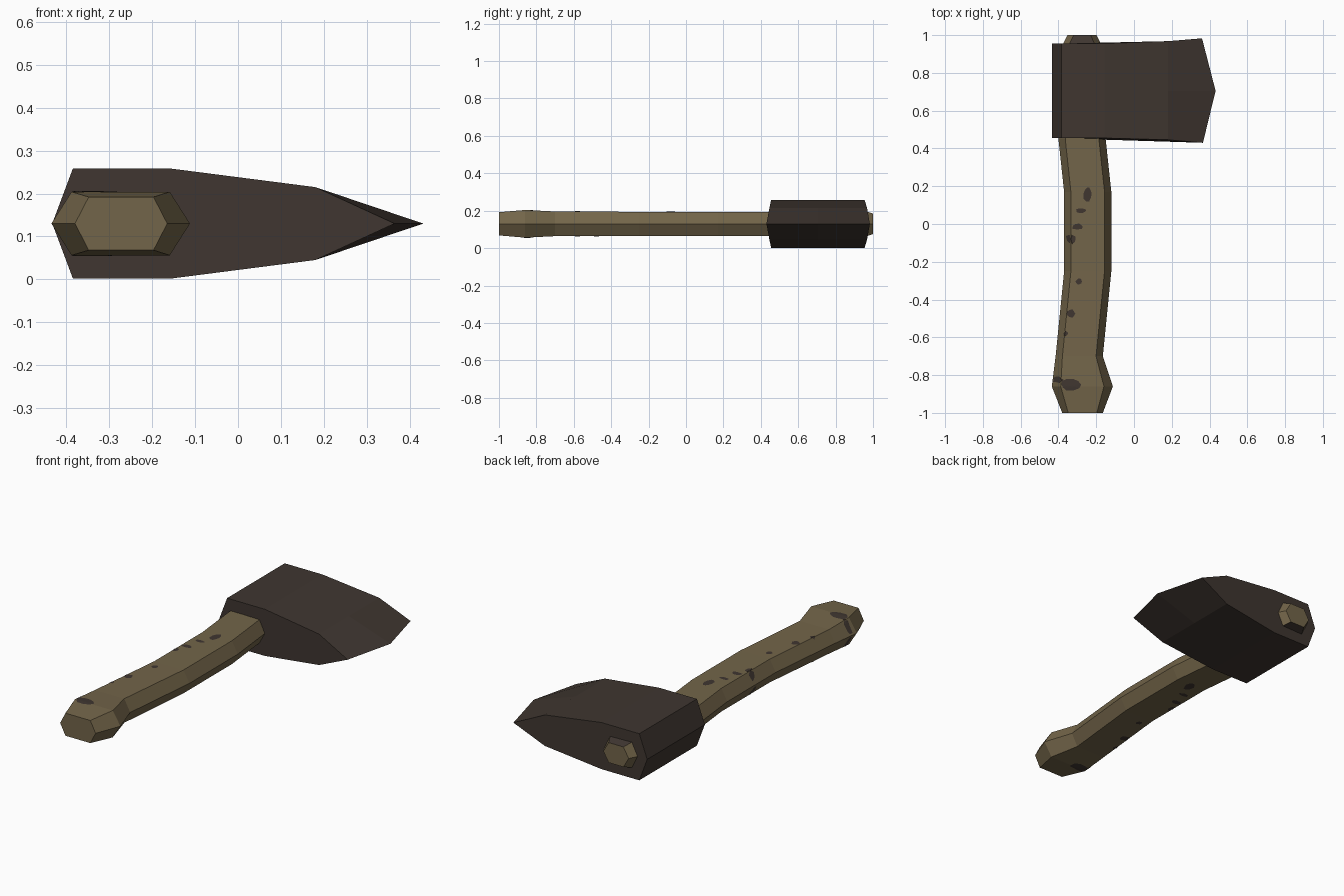
import bpy, math, random

if "Cube" in bpy.data.objects:
    bpy.data.objects.remove(bpy.data.objects["Cube"])

random.seed(4)
ZC = 0.13


def material(name, rgb):
    m = bpy.data.materials.new(name)
    m.diffuse_color = (*rgb, 1)
    m.use_nodes = True
    m.node_tree.nodes["Principled BSDF"].inputs["Base Color"].default_value = m.diffuse_color
    return m


wood = material("worn_wood", (0.171, 0.130, 0.067))
iron = material("dark_iron", (0.050, 0.037, 0.030))


def build(name, verts, faces, mats):
    me = bpy.data.meshes.new(name)
    me.from_pydata(verts, [], faces)
    for m in mats:
        me.materials.append(m)
    ob = bpy.data.objects.new(name, me)
    bpy.context.collection.objects.link(ob)
    return ob


def loft(name, rings, mats):
    """Skin equal-sized rings and cap both ends."""
    n = len(rings[0])
    verts = [v for r in rings for v in r]
    faces = [(i * n + j, i * n + (j + 1) % n, (i + 1) * n + (j + 1) % n, (i + 1) * n + j)
             for i in range(len(rings) - 1) for j in range(n)]
    faces.append(tuple(reversed(range(n))))
    faces.append(tuple(range(len(verts) - n, len(verts))))
    return build(name, verts, faces, mats)


# Handle: hexagonal sections (y, left x, right x, bevel width, half height)
sections = [
    (-1.00, -0.38, -0.165, 0.032, 0.062),
    (-0.86, -0.435, -0.112, 0.047, 0.074),
    (-0.70, -0.415, -0.165, 0.036, 0.066),
    (-0.25, -0.37, -0.12, 0.036, 0.064),
    (0.17, -0.37, -0.12, 0.036, 0.064),
    (0.45, -0.40, -0.15, 0.036, 0.064),
    (0.955, -0.375, -0.175, 0.034, 0.070),
    (1.00, -0.352, -0.198, 0.032, 0.055),
]


def hexagon(y, l, r, b, h):
    return [(l, y, ZC), (l + b, y, ZC - h), (r - b, y, ZC - h),
            (r, y, ZC), (r - b, y, ZC + h), (l + b, y, ZC + h)]


handle = loft("handle", [hexagon(*s) for s in sections], [wood, iron])
# Dark top and bottom chamfers on the end that pokes through the head
for p in handle.data.polygons:
    if p.center.y > 0.96 and abs(p.center.x + 0.275) < 0.02 and abs(p.normal.z) > 0.1 and p.center.y < 0.99:
        p.material_index = 1


# Axe head: wedge skinned along y, bulging at the middle of the cutting edge
def head_ring(y_body, y_cheek, y_edge, x_edge):
    half = [(-0.385, y_body, 0.128), (-0.155, y_body, 0.128), (0.18, y_cheek, 0.085)]
    top = [(x, y, ZC + h) for x, y, h in half]
    low = [(x, y, ZC - h) for x, y, h in reversed(half)]
    return [(-0.433, y_body, ZC)] + top + [(x_edge, y_edge, ZC)] + low


loft("axe_head", [head_ring(0.455, 0.446, 0.43, 0.365),
                  head_ring(0.705, 0.705, 0.705, 0.432),
                  head_ring(0.955, 0.968, 0.983, 0.36)], [iron])


# Dark worn patches that follow the handle surface, above and below
def surface(x, y):
    for a, c in zip(sections, sections[1:]):
        if a[0] <= y <= c[0]:
            t = (y - a[0]) / (c[0] - a[0])
            _, l, r, b, h = [p + (q - p) * t for p, q in zip(a, c)]
            x = min(max(x, l + 0.004), r - 0.004)
            return x, h * min(1, (x - l) / b, (r - x) / b) + 0.002
    return x, 0


def patch(name, cx, cy, rx, ry, side):
    n, rings = 10, 4
    wob = [random.uniform(0.75, 1.15) for _ in range(n)]
    pts = [(cx, cy)]
    for k in range(1, rings + 1):
        for j in range(n):
            a = 2 * math.pi * j / n
            f = wob[j] * k / rings
            pts.append((cx + rx * f * math.cos(a), cy + ry * f * math.sin(a)))
    verts = []
    for x, y in pts:
        sx, h = surface(x, y)
        verts.append((sx, y, ZC + side * h))
    faces = [(0, 1 + j, 1 + (j + 1) % n) for j in range(n)]
    for k in range(rings - 1):
        o = 1 + k * n
        faces += [(o + j, o + n + j, o + n + (j + 1) % n, o + (j + 1) % n) for j in range(n)]
    if side < 0:
        faces = [tuple(reversed(f)) for f in faces]
    build(name, verts, faces, [iron])


spots = [(-0.245, 0.16, 0.025, 0.04), (-0.28, 0.07, 0.03, 0.012), (-0.30, -0.015, 0.03, 0.018),
         (-0.335, -0.08, 0.028, 0.025), (-0.29, -0.305, 0.018, 0.016), (-0.335, -0.475, 0.028, 0.022),
         (-0.36, -0.58, 0.012, 0.015), (-0.34, -0.85, 0.055, 0.03), (-0.405, -0.825, 0.03, 0.016)]
for i, s in enumerate(spots):
    patch(f"top_wear_patch_{i}", *s, 1)
    patch(f"bottom_wear_patch_{i}", *s, -1)

# Consistent outward normals on the two solid parts
import bmesh
for name in ("handle", "axe_head"):
    me = bpy.data.objects[name].data
    bm = bmesh.new()
    bm.from_mesh(me)
    bmesh.ops.recalc_face_normals(bm, faces=bm.faces)
    bm.to_mesh(me)
    bm.free()
